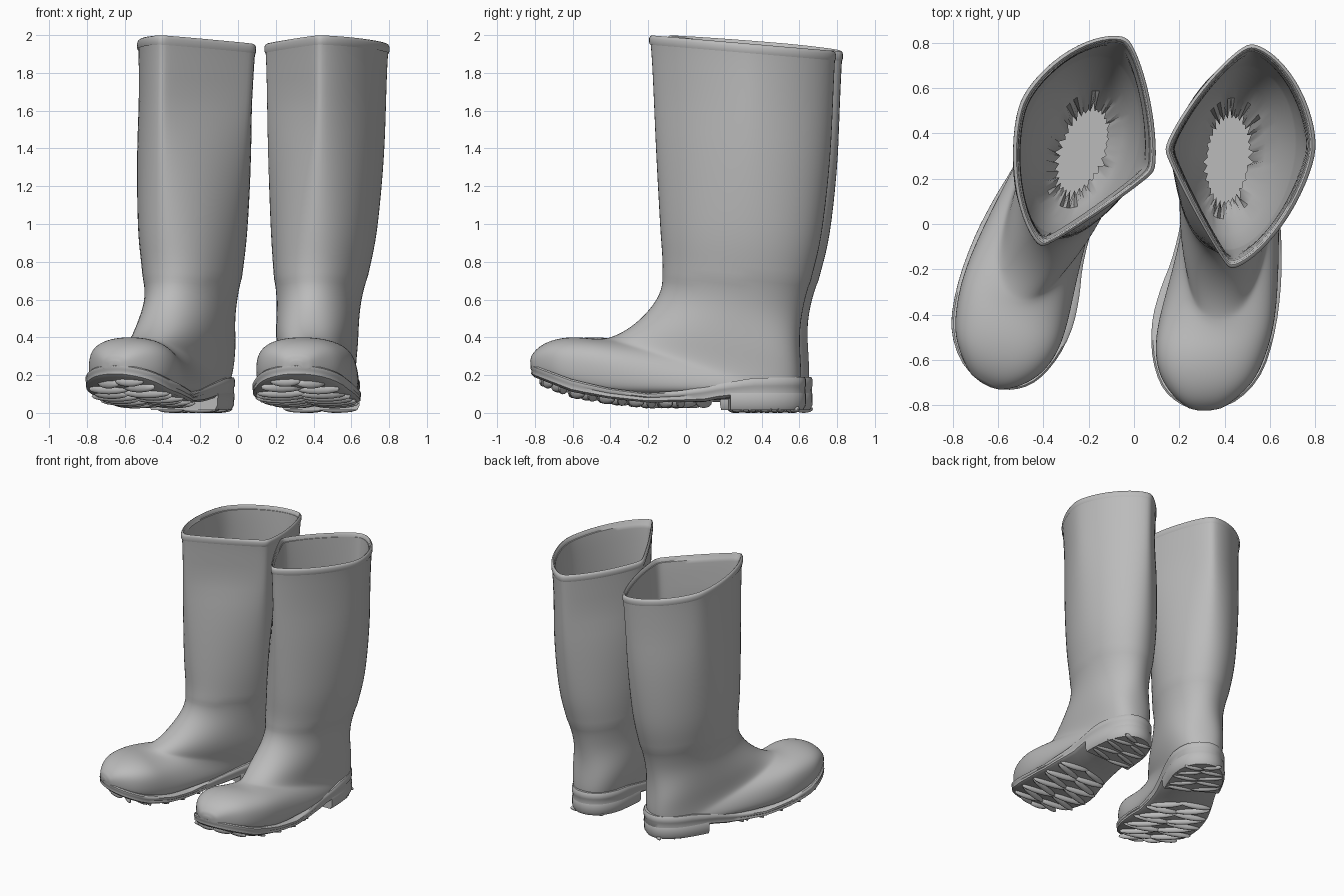
import bpy, bmesh, math, random
from mathutils import Matrix, Vector

random.seed(4)
if "Cube" in bpy.data.objects:
    bpy.data.objects.remove(bpy.data.objects["Cube"], do_unlink=True)

rubber = bpy.data.materials.new("grey rubber")
rubber.use_nodes = True
GREY = (0.5, 0.5, 0.5, 1)
rubber.diffuse_color = GREY
rubber.node_tree.nodes["Principled BSDF"].inputs["Base Color"].default_value = GREY

# Cross-sections from collar to toe: front y, z, back y, z, x limits
SECTIONS = [
    (-.2, 2, .797, 1.915, .137, .802), (-.187, 1.85, .79, 1.78, .145, .792),
    (-.165, 1.4, .768, 1.35, .155, .775), (-.142, 1, .722, .95, .172, .737),
    (-.128, .78, .665, .7, .188, .69), (-.142, .65, .63, .55, .2, .655),
    (-.2, .555, .612, .42, .2, .642), (-.28, .475, .615, .3, .2, .632),
    (-.36, .425, .622, .19, .21, .62), (-.42, .402, .605, .1, .225, .615),
    (-.445, .398, .48, .09, .222, .622), (-.47, .396, .2, .09, .205, .633),
    (-.51, .398, -.15, .09, .147, .637), (-.56, .404, -.4, .09, .092, .62),
    (-.63, .404, -.6, .13, .092, .575), (-.71, .388, -.7, .17, .128, .525),
    (-.775, .355, -.765, .2, .18, .455), (-.812, .315, -.805, .22, .23, .4),
    (-.825, .275, -.82, .235, .28, .34)]

# Footprint, starting at the toe tip
OUTLINE = [
    (.31, -.812), (.44, -.775), (.55, -.66), (.61, -.48), (.638, -.27), (.64, -.08),
    (.63, .1), (.635, .3), (.615, .47), (.55, .59), (.45, .625), (.34, .58),
    (.27, .46), (.245, .3), (.225, .05), (.18, -.15), (.128, -.29), (.092, -.43),
    (.092, -.58), (.132, -.71), (.21, -.785)]

WELT = [(-.83, .255), (-.6, .17), (-.4, .125), (-.2, .1), (0, .115), (.2, .15), (.35, .175), (.65, .18)]
UNDERSIDE = [(-.83, .2), (-.6, .11), (-.4, .075), (-.2, .055), (.1, .06), (.2, .08), (.65, .08)]
RING = 64


def clamp(value):
    return min(max(value, 0), 1)


def height(table, y):
    """Interpolated z along the foot."""
    y = min(max(y, table[0][0]), table[-1][0])
    for (y0, z0), (y1, z1) in zip(table, table[1:]):
        if y <= y1:
            return z0 + (z1 - z0) * (y - y0) / (y1 - y0)


def spline(a, b, c, d, t):
    """Catmull-Rom interpolation of tuples."""
    return tuple(q + t * ((r - p) + t * ((2 * p - 5 * q + 4 * r - s) + t * (3 * (q - r) + s - p))) / 2
                 for p, q, r, s in zip(a, b, c, d))


def ring(row, off=0, dz=0):
    """One closed cross-section: a soft lopsided diamond up high, round below."""
    fy, fz, by, bz, xl, xr = row
    front, back = Vector((0, fy, fz + dz)), Vector((0, by, bz + dz))
    axis = (back - front).normalized()
    front, back = front - axis * off, back + axis * off
    mid = front.lerp(back, .53)
    up = clamp((fz - .75) / .9)
    low = clamp((.5 - bz) / .2)
    # Corner roundness, keyed by (towards back, towards right); walls stand upright in front of the heel
    square = low * (.8 + 2.2 * clamp((.55 - by) / .35))
    powers = {(False, False): 2 - .92 * up + .4 * low, (False, True): 2 - .45 * up + .4 * low,
              (True, False): 2 - .7 * up + square, (True, True): 2 - .4 * up + square}
    half, centre = (xr - xl) / 2 + off, (xl + xr) / 2
    pts = []
    for i in range(RING):
        a = 2 * math.pi * i / RING
        c, s = -math.cos(a), math.sin(a)
        e = 2 / powers[c > 0, s > 0]
        u, v = abs(c) ** e, math.copysign(abs(s) ** e, s)
        p = mid.lerp(back if c > 0 else front, u)
        p.x = centre + half * v + .045 * (by - fy) * math.copysign(u, c)
        pts.append(p)
    # Round off the corners
    for _ in range(4):
        pts = [(pts[i - 1] + 2 * p + pts[(i + 1) % RING]) / 4 for i, p in enumerate(pts)]
    return pts


def loft(name, rings, place, strip=False, soften=0):
    """Skin closed rings, cap both ends, relax the low part of the last rings."""
    bm = bmesh.new()
    loops = [[bm.verts.new(p) for p in r] for r in rings]
    n = len(rings[0])
    for a, b in zip(loops, loops[1:]):
        for i in range(n):
            j = (i + 1) % n
            bm.faces.new((a[i], a[j], b[j], b[i]))
    for cap in (loops[0], loops[-1]):
        if strip:
            bm.faces.new((cap[0], cap[1], cap[-1]))
            for i in range(1, n // 2):
                bm.faces.new((cap[i], cap[i + 1], cap[n - i - 1], cap[n - i]))
        else:
            bm.faces.new(cap)
    if soften:
        foot_verts = [v for loop in loops[-soften:-STEPS] for v in loop if v.co.z < .7]
        for _ in range(20):
            bmesh.ops.smooth_vert(bm, verts=foot_verts, factor=.5,
                                  use_axis_x=True, use_axis_y=True, use_axis_z=True)
    finish(name, bm, place)


def finish(name, bm, place):
    bm.transform(place)
    bmesh.ops.recalc_face_normals(bm, faces=bm.faces)
    mesh = bpy.data.meshes.new(name)
    bm.to_mesh(mesh)
    bm.free()
    mesh.materials.append(rubber)
    obj = bpy.data.objects.new(name, mesh)
    bpy.context.collection.objects.link(obj)
    bpy.ops.object.select_all(action='DESELECT')
    obj.select_set(True)
    bpy.context.view_layer.objects.active = obj
    bpy.ops.object.shade_smooth_by_angle(angle=math.radians(45))


# Refined section rows and footprint
STEPS = 5
last = len(SECTIONS) - 1
rows = []
for k in range(last):
    near = [SECTIONS[min(max(k + d, 0), last)] for d in (-1, 0, 1, 2)]
    rows += [spline(*near, t / STEPS) for t in range(STEPS)]
rows.append(SECTIONS[-1])

count = len(OUTLINE)
foot = [Vector(spline(*[OUTLINE[(k + d) % count] for d in (-1, 0, 1, 2)], t / 3))
        for k in range(count) for t in range(3)]


def widened(off):
    """Footprint offset along its normals."""
    out = []
    for i, p in enumerate(foot):
        t = (foot[(i + 1) % len(foot)] - foot[i - 1]).normalized()
        out.append(p + Vector((t.y, -t.x)) * off)
    return out


def sole_ring(off, f):
    pts = []
    for p in widened(off):
        low, high = height(UNDERSIDE, p.y), height(WELT, p.y)
        pts.append(Vector((p.x, p.y, low + (high - low) * f)))
    return pts


def heel_ring(off, z):
    return [Vector((p.x, p.y, z)) for p, q in zip(widened(off), foot) if q.y > .17]


def span(y):
    """Left and right limits of the footprint at y."""
    xs = [a.x + (b.x - a.x) * (y - a.y) / (b.y - a.y)
          for a, b in zip(foot, foot[1:] + foot[:1]) if (a.y - y) * (b.y - y) < 0]
    return min(xs), max(xs)


def upper_rings():
    # Insole and ragged lining throat
    rings = [ring((.02, .4, .55, .4, .27, .56))]
    throat = ring((.1, .5, .47, .5, .325, .505))
    middle = sum(throat, Vector()) / RING
    for i, p in enumerate(throat):
        stretch = 1 + (i % 2) * random.uniform(.05, .3)
        throat[i] = middle + (p - middle) * stretch
    rings += [throat, ring((.02, .62, .56, .62, .26, .58)), ring((-.05, .78, .62, .75, .23, .64))]
    # Lining, rolled rim, then the outside down to the toe
    rings += [ring(r, -.026) for r in reversed(rows[2:3 * STEPS + 1])]
    rim = ((-.024, -.03), (-.02, -.007), (-.012, 0), (-.002, -.005), (.003, -.017), (.003, -.038), (-.001, -.05))
    rings += [ring(SECTIONS[0], off, dz) for off, dz in rim]
    return rings + [ring(r) for r in rows[2:]]


def treads(name, place):
    """Lens-shaped cleats in two staggered columns."""
    bm = bmesh.new()
    cleats = [(-.755 + .078 * k, False) for k in range(10)] + [(.25 + .075 * k, True) for k in range(5)]
    for k, (y, heel) in enumerate(cleats):
        left, right = span(y)
        for side in (0, 1):
            x = left + (right - left) * (.27 + .46 * side)
            yy = y + .025 * side
            z = .02 if heel else height(UNDERSIDE, yy) - .004
            tilt = math.radians(16 if (k + side) % 2 else -8)
            size = Matrix.Diagonal(((right - left) * .27, .019, .02 if heel else .028, 1))
            spot = Matrix.Translation((x, yy, z)) @ Matrix.Rotation(tilt, 4, 'Z') @ size
            bmesh.ops.create_uvsphere(bm, u_segments=12, v_segments=8, radius=1, matrix=spot)
    finish(name, bm, place)


def boot(side, place):
    loft(side + "_boot_upper", upper_rings(), place, soften=len(rows) - 2)
    layers = ((-.03, 1.1), (.003, 1.1), (.011, .95), (.011, .65), (.006, .55), (.008, .2), (-.01, 0))
    loft(side + "_boot_sole", [sole_ring(*layer) for layer in layers], place, strip=True)
    heel = ((-.012, .14), (.01, .1), (.009, .04), (-.004, .016))
    loft(side + "_boot_heel", [heel_ring(*layer) for layer in heel], place)
    treads(side + "_boot_treads", place)


# The right boot is the left one mirrored, turned outwards and leaning slightly inwards
boot("left", Matrix.Identity(4))
lean = Matrix.Identity(4)
lean[0][2] = .035
turned = (Matrix.Translation((-.283, .37, 0)) @ lean @ Matrix.Rotation(math.radians(-27.5), 4, 'Z')
          @ Matrix.Diagonal((-1, 1, 1, 1)) @ Matrix.Translation((-.47, -.31, 0)))
boot("right", turned)
